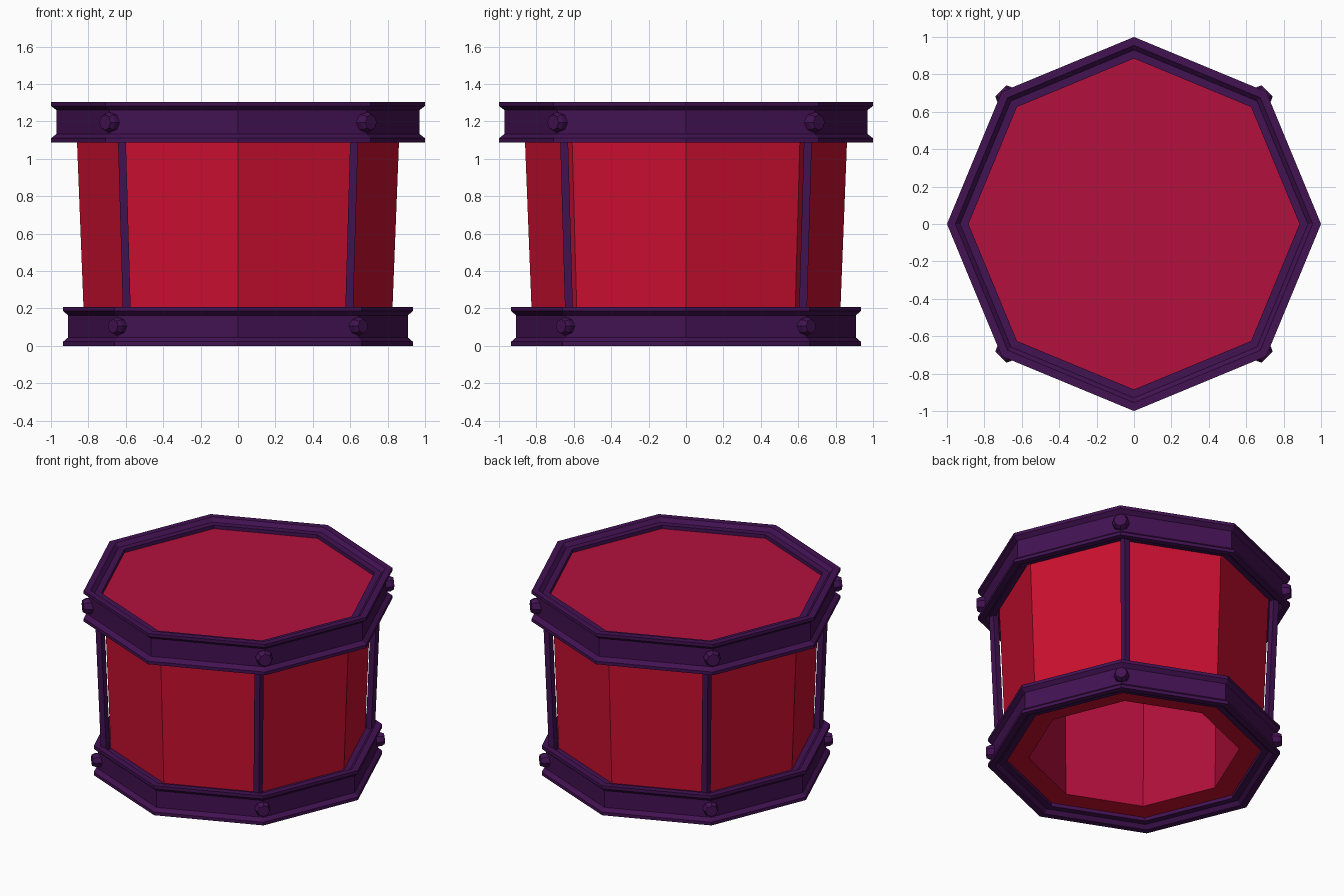
import bpy, bmesh
from math import cos, sin, pi
from mathutils import Matrix

if "Cube" in bpy.data.objects:
    bpy.data.objects.remove(bpy.data.objects["Cube"])


def material(name, color):
    m = bpy.data.materials.new(name)
    m.diffuse_color = (*color, 1)
    m.use_nodes = True
    m.node_tree.nodes["Principled BSDF"].inputs["Base Color"].default_value = m.diffuse_color
    return m


RED = material("shell_red", (0.60, 0.005, 0.03))
SKIN = material("skin_crimson", (0.45, 0.005, 0.045))
PURPLE = material("trim_purple", (0.055, 0.006, 0.085))


def finish(name, bm, mat):
    bmesh.ops.recalc_face_normals(bm, faces=bm.faces)
    mesh = bpy.data.meshes.new(name)
    bm.to_mesh(mesh)
    bm.free()
    mesh.materials.append(mat)
    ob = bpy.data.objects.new(name, mesh)
    bpy.context.collection.objects.link(ob)
    return ob


def lathe(name, profile, mat, closed=False, cap=False, matrix=None):
    """Eight-sided revolve of (radius, z) points, corners on the axes."""
    bm = bmesh.new()
    rings = [[bm.verts.new((r * cos(i * pi / 4), r * sin(i * pi / 4), z))
              for i in range(8)] for r, z in profile]
    pairs = list(zip(rings, rings[1:]))
    if closed:
        pairs.append((rings[-1], rings[0]))
    for a, b in pairs:
        for i in range(8):
            j = (i + 1) % 8
            bm.faces.new((a[i], a[j], b[j], b[i]))
    if cap:
        bm.faces.new(rings[0])
        bm.faces.new(rings[-1])
    if matrix:
        bm.transform(matrix)
    return finish(name, bm, mat)


# Shell: tapered outer wall, recessed bottom edge, separate inner lining
lathe("shell", [(0.675, 0.05), (0.82, 0.05), (0.867, 1.25)], RED)
lathe("inner_lining", [(0.675, 0.05), (0.69, 1.22)], SKIN)
lathe("drum_skin", [(0.885, 1.22), (0.885, 1.255)], SKIN, cap=True)


# Hoops: channel section with flared lips, symmetric top to bottom
def hoop(name, r, z0, z1, groove):
    half = [(r - 0.115, 0.025), (r - 0.07, 0.025), (r - 0.045, 0),
            (r, 0), (r, 0.022), (r - groove, 0.045)]
    profile = [(x, z0 + d) for x, d in half]
    profile += [(x, z1 - d) for x, d in reversed(half)]
    lathe(name, profile, PURPLE, closed=True)


hoop("top_hoop", 1.0, 1.088, 1.305, 0.03)
hoop("bottom_hoop", 0.935, 0, 0.208, 0.027)


# Leaning square rods on the four diagonal corners
def rod(name, sx, sy):
    bm = bmesh.new()
    bmesh.ops.create_cube(bm, size=1)
    for v in bm.verts:
        t = v.co.z + 0.5
        z = 0.1 + 1.1 * t
        lean = 0.0285 * (z - 0.2)
        v.co = (sx * (0.595 + lean) + v.co.x * 0.042,
                sy * (0.626 + lean) + v.co.y * 0.042, z)
    finish(name, bm, PURPLE)


# Rods and bolts repeated at each diagonal
for k in range(4):
    a = pi / 4 + k * pi / 2
    rod(f"tension_rod_{k}", 1 if cos(a) > 0 else -1, 1 if sin(a) > 0 else -1)
    for label, r, z, s in (("top", 0.97, 1.195, 1.0), ("bottom", 0.91, 0.105, 0.9)):
        m = (Matrix.Translation((0, 0, z)) @ Matrix.Rotation(a, 4, 'Z')
             @ Matrix.Rotation(pi / 2, 4, 'Y'))
        lathe(f"{label}_bolt_{k}",
              [(0.054 * s, r - 0.05), (0.054 * s, r + 0.012), (0.042 * s, r + 0.036)],
              PURPLE, cap=True, matrix=m)
